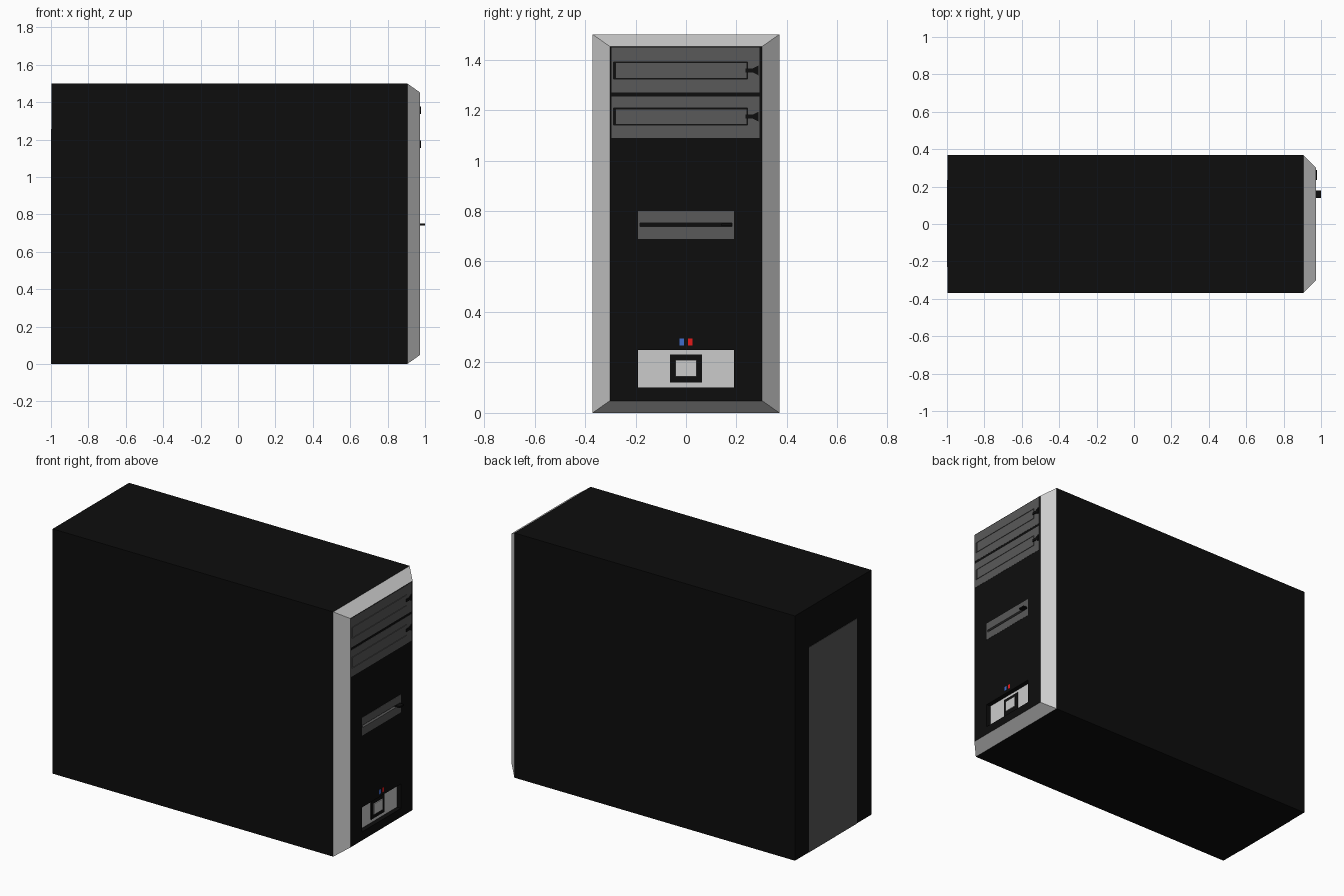
import bpy, bmesh

if "Cube" in bpy.data.objects:
    bpy.data.objects.remove(bpy.data.objects["Cube"])


def material(name, rgb):
    m = bpy.data.materials.new(name)
    m.diffuse_color = (*rgb, 1)
    m.use_nodes = True
    m.node_tree.nodes["Principled BSDF"].inputs["Base Color"].default_value = m.diffuse_color
    return m


BLACK = material("black", (0.004, 0.004, 0.004))
DARK = material("dark_grey", (0.1, 0.1, 0.1))
SILVER = material("silver", (0.6, 0.6, 0.6))
BLUE = material("blue", (0.05, 0.15, 0.6))
RED = material("red", (0.8, 0.01, 0.01))


def finish(name, bm, mat):
    bmesh.ops.recalc_face_normals(bm, faces=bm.faces)
    me = bpy.data.meshes.new(name)
    bm.to_mesh(me)
    bm.free()
    ob = bpy.data.objects.new(name, me)
    bpy.context.collection.objects.link(ob)
    if mat:
        me.materials.append(mat)
    return ob


def box(name, x, y, z, mat=None):
    """Box from (min, max) ranges on each axis."""
    bm = bmesh.new()
    bmesh.ops.create_cube(bm, size=1)
    for v in bm.verts:
        v.co = [r[0] if c < 0 else r[1] for c, r in zip(v.co, (x, y, z))]
    return finish(name, bm, mat)


def prism(name, x, outline, mat):
    """Extrude a (y, z) outline along x."""
    bm = bmesh.new()
    face = bm.faces.new([bm.verts.new((x[0], y, z)) for y, z in outline])
    ext = bmesh.ops.extrude_face_region(bm, geom=[face])["geom"]
    for v in ext:
        if isinstance(v, bmesh.types.BMVert):
            v.co.x = x[1]
    return finish(name, bm, mat)


def cut(ob, x, y, z):
    """Subtract a box and bake the result."""
    cutter = box("cutter", x, y, z, ob.data.materials[0])
    mod = ob.modifiers.new("cut", 'BOOLEAN')
    mod.operation, mod.solver, mod.object = 'DIFFERENCE', 'EXACT', cutter
    dg = bpy.context.evaluated_depsgraph_get()
    baked = bpy.data.meshes.new_from_object(ob.evaluated_get(dg))
    ob.modifiers.clear()
    ob.data = baked
    bpy.data.objects.remove(cutter)


# Main case and rear panel
box("case", (-0.998, 0.905), (-0.37, 0.37), (0, 1.5), BLACK)
box("rear_panel", (-1, -0.99), (-0.23, 0.235), (0, 1.257), DARK)

# Tapered bezel around the front
bm = bmesh.new()
rings = []
for x, w, z0, z1 in ((0.905, 0.37, 0, 1.5), (0.973, 0.302, 0.048, 1.452)):
    rings.append([bm.verts.new((x, y, z)) for y, z in
                  ((-w, z0), (w, z0), (w, z1), (-w, z1))])
for i in range(4):
    j = (i + 1) % 4
    bm.faces.new((rings[0][i], rings[0][j], rings[1][j], rings[1][i]))
finish("bezel", bm, SILVER)

# Front panel with pockets for the bays, card slot and power panel
PLATE_Y, SLOT_Y = (-0.295, 0.292), (-0.19, 0.19)
BAYS = ((1.27, 1.448, 1.357), (1.09, 1.254, 1.174))
front = box("front_panel", (0.906, 0.9725), (-0.302, 0.302), (0.048, 1.452), BLACK)
cut(front, (0.945, 1.1), SLOT_Y, (0.69, 0.80))
cut(front, (0.943, 1.1), SLOT_Y, (0.10, 0.25))

# Optical drives: plate, inset tray and eject button
for n, (z0, z1, zc) in enumerate(BAYS, 1):
    cut(front, (0.955, 1.1), PLATE_Y, (z0, z1))
    plate = box(f"drive_plate_{n}", (0.955, 0.9735), PLATE_Y, (z0, z1), DARK)
    cut(plate, (0.9, 1.1), (-0.287, 0.243), (zc - 0.034, zc + 0.034))
    box(f"drive_tray_{n}", (0.955, 0.9735), (-0.279, 0.241),
        (zc - 0.031, zc + 0.031), DARK)
    prism(f"eject_button_{n}", (0.96, 0.979),
          [(0.235, zc - 0.008), (0.265, zc - 0.008), (0.288, zc - 0.02),
           (0.288, zc + 0.02), (0.265, zc + 0.008), (0.235, zc + 0.008)], BLACK)

# Disk drive with slot and protruding tab
disk = box("disk_plate", (0.945, 0.9735), SLOT_Y, (0.69, 0.80), DARK)
cut(disk, (0.9, 1.1), (-0.182, 0.182), (0.738, 0.752))
box("disk_tab", (0.945, 1.0), (0.14, 0.18), (0.741, 0.75), BLACK)

# Power panel sunk in its pocket, with button frame and button
box("power_panel", (0.935, 0.944), SLOT_Y, (0.10, 0.25), SILVER)
box("power_frame", (0.94, 0.948), (-0.063, 0.063), (0.12, 0.232), BLACK)
box("power_button", (0.94, 0.954), (-0.041, 0.041), (0.145, 0.21), SILVER)

# Indicator lights
box("blue_light", (0.96, 0.974), (-0.025, -0.008), (0.268, 0.295), BLUE)
box("red_light", (0.96, 0.974), (0.008, 0.025), (0.268, 0.295), RED)
